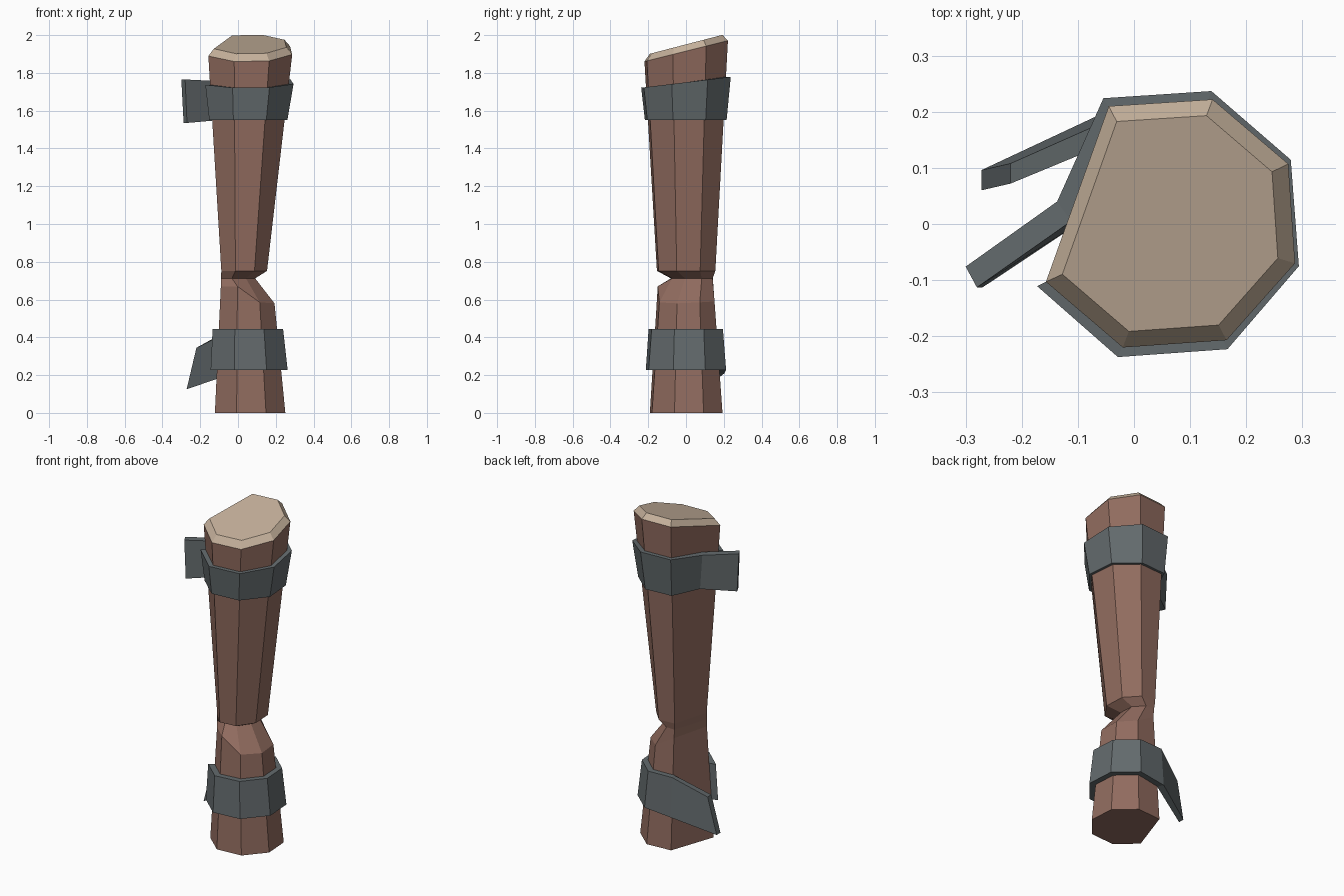
import bpy, bmesh
from mathutils import Vector

if "Cube" in bpy.data.objects:
    bpy.data.objects.remove(bpy.data.objects["Cube"])


def material(name, rgb):
    m = bpy.data.materials.new(name)
    m.diffuse_color = (*rgb, 1)
    m.use_nodes = True
    m.node_tree.nodes["Principled BSDF"].inputs["Base Color"].default_value = m.diffuse_color
    return m


wood = material("brown wood", (0.285, 0.150, 0.115))
cut_wood = material("pale cut wood", (0.56, 0.44, 0.33))
iron = material("grey iron", (0.125, 0.145, 0.152))


def loft(name, rings, mats, pale_from=None):
    """Skin closed rings of equal length and cap both ends."""
    bm = bmesh.new()
    vs = [[bm.verts.new(p) for p in r] for r in rings]
    n = len(rings[0])
    bm.faces.new(vs[0][::-1])
    top = bm.faces.new(vs[-1])
    if pale_from is not None:
        top.material_index = 1
    for k in range(len(vs) - 1):
        for i in range(n):
            j = (i + 1) % n
            f = bm.faces.new((vs[k][i], vs[k][j], vs[k + 1][j], vs[k + 1][i]))
            if pale_from is not None and k >= pale_from:
                f.material_index = 1
    bmesh.ops.recalc_face_normals(bm, faces=bm.faces[:])
    me = bpy.data.meshes.new(name)
    bm.to_mesh(me)
    bm.free()
    for m in mats:
        me.materials.append(m)
    ob = bpy.data.objects.new(name, me)
    bpy.context.collection.objects.link(ob)
    return ob


# Seven-sided section (octagon with one corner split off), about its centre;
# starts at the left corner and runs round the front to the back
SECTION = [(-.217, -.103), (-.08, -.22), (.105, -.207), (.227, -.07),
           (.215, .107), (.08, .222), (-.105, .21)]


def ring(cx, cy, sx, sy, z):
    """z is a function of the corner index and its y."""
    return [Vector((cx + x * sx, cy + y * sy, z(i, cy + y * sy)))
            for i, (x, y) in enumerate(SECTION)]


# Post: base, chipped shoulder, notch, upper shaft, slanted pale top
shoulder_z = [.67, .67, .585, .58, .585, .59, .66]
base = ring(.06, 0, .84, .87, lambda i, y: 0)
shoulder = ring(.048, 0, .64, .68, lambda i, y: shoulder_z[i])
notch = ring(0, .03, .4, .5, lambda i, y: .712)
notch[0] = Vector((-.09, -.072, .712))
notch[6] = Vector((-.024, .142, .712))
shaft = ring(.03, 0, .545, .7, lambda i, y: .752)
rim = ring(.06, 0, 1, 1, lambda i, y: 1.915 + .25 * y)
cap = ring(.06, 0, .865, .87, lambda i, y: 1.951 + .26 * y)
loft("post", [base, shoulder, notch, shaft, rim, cap], [wood, cut_wood], 4)


def on_post(lo, hi, i, z, cx, s):
    """Point on the post's corner i at height z, pushed out by factor s."""
    p = lo[i].lerp(hi[i], (z - lo[i].z) / (hi[i].z - lo[i].z))
    return Vector((cx + (p.x - cx) * s, p.y * s, z))


def band(name, lo, hi, cx, top, bottom, s_top, s_bot, tail):
    """Open strap round seven corners plus loose tail sections."""
    cols = []
    for i in range(7):
        zt, zb = top(hi[i].y), bottom(i)
        cols.append([on_post(lo, hi, i, zt, cx, s_top), on_post(lo, hi, i, zb, cx, s_bot),
                     on_post(lo, hi, i, zb, cx, .99), on_post(lo, hi, i, zt, cx, .99)])
    loft(name, cols + tail, [iron])


# Upper band with its end bent away from the flat side
band("upper_band", shaft, rim, .06, lambda y: 1.75 + .13 * y, lambda i: 1.55, 1.12, 1.08,
     [[(-.137, .04, 1.757), (-.122, .04, 1.55), (-.10, 0, 1.55), (-.112, .005, 1.757)],
      [(-.30, -.076, 1.765), (-.288, -.076, 1.535), (-.27, -.113, 1.535), (-.28, -.113, 1.765)]])

# Lower band with its end sagging outward
band("lower_band", base, shoulder, .055, lambda y: .445, lambda i: .21 if i == 6 else .228, 1.21, 1.2,
     [[(-.22, .108, .345), (-.272, .096, .125), (-.272, .06, .125), (-.22, .072, .345)]])
